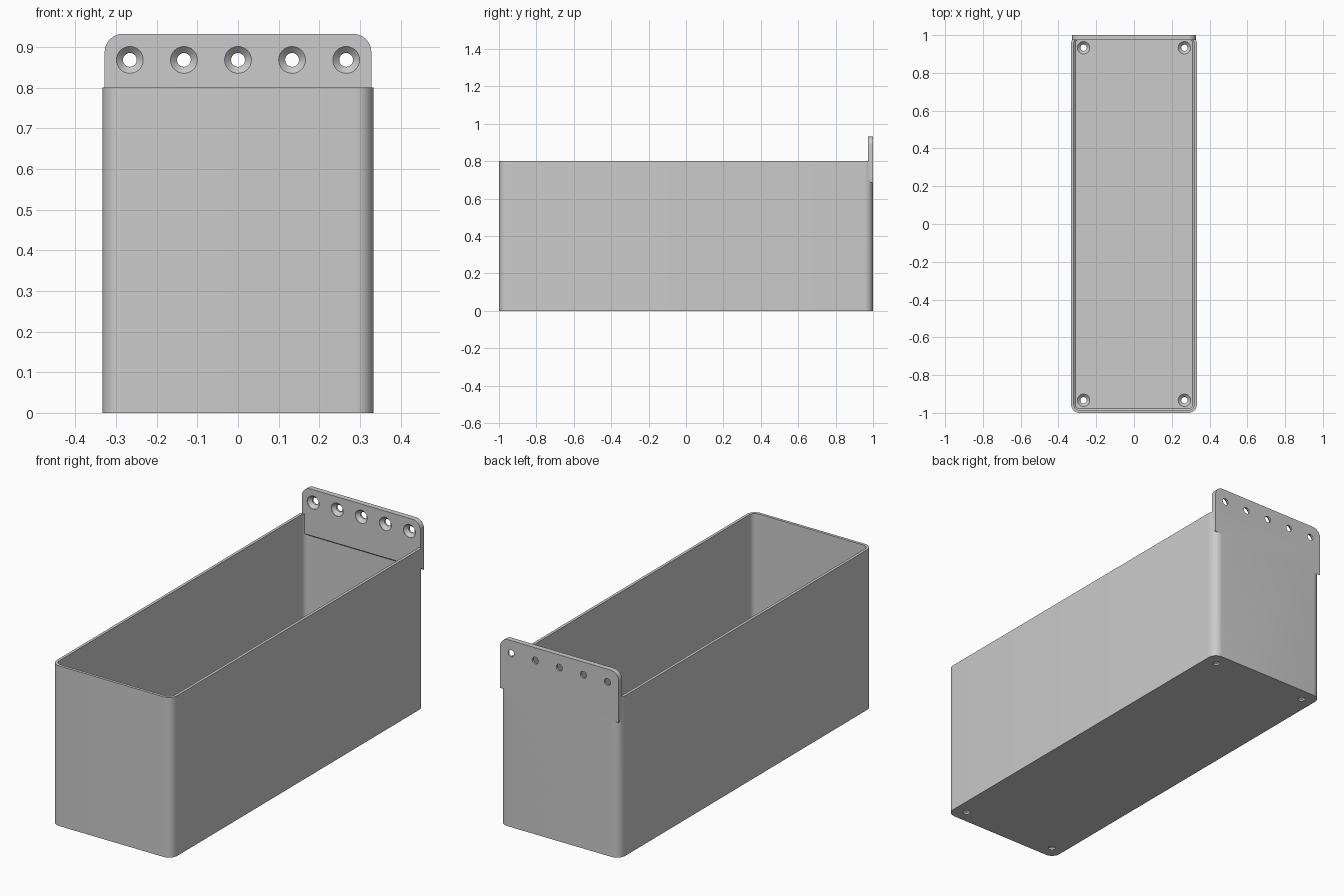
import bpy, bmesh, math
from mathutils import Matrix, Vector

if "Cube" in bpy.data.objects:
    bpy.data.objects.remove(bpy.data.objects["Cube"])

HALF_W, HALF_L, HEIGHT = 0.333, 1.0, 0.8
WALL, FLOOR, RADIUS = 0.014, 0.027, 0.045
PLATE_T, PLATE_W, PLATE_LOW, PLATE_TOP = 0.027, 0.328, 0.68, 0.932

grey = bpy.data.materials.new("grey plastic")
grey.use_nodes = True
colour = (0.6, 0.6, 0.6, 1)
grey.diffuse_color = colour
grey.node_tree.nodes["Principled BSDF"].inputs["Base Color"].default_value = colour


def finish(bm, name):
    bmesh.ops.recalc_face_normals(bm, faces=bm.faces)
    mesh = bpy.data.meshes.new(name)
    bm.to_mesh(mesh)
    bm.free()
    mesh.materials.append(grey)
    obj = bpy.data.objects.new(name, mesh)
    bpy.context.collection.objects.link(obj)
    return obj


def loft(bm, rings):
    """Skin a list of equal closed rings and cap both ends."""
    rings = [[bm.verts.new(p) for p in ring] for ring in rings]
    for a, b in zip(rings, rings[1:]):
        for i in range(len(a)):
            j = (i + 1) % len(a)
            bm.faces.new((a[i], a[j], b[j], b[i]))
    bm.faces.new(rings[0])
    bm.faces.new(rings[-1])


def corner(cx, cy, r, start, steps=8):
    return [(cx + r * math.cos(start + math.pi / 2 * i / steps),
             cy + r * math.sin(start + math.pi / 2 * i / steps)) for i in range(steps + 1)]


def rounded_ring(inset, z):
    w, l, r = HALF_W - RADIUS, HALF_L - RADIUS, RADIUS - inset
    points = []
    for k, (sx, sy) in enumerate(((1, 1), (-1, 1), (-1, -1), (1, -1))):
        points += corner(sx * w, sy * l, r, k * math.pi / 2)
    return [(x, y, z) for x, y in points]


def cut(target, tool, operation):
    mod = target.modifiers.new(operation.lower(), 'BOOLEAN')
    mod.operation, mod.solver, mod.object = operation, 'EXACT', tool
    bpy.context.view_layer.objects.active = target
    bpy.ops.object.modifier_apply(modifier=mod.name)
    bpy.data.objects.remove(tool)


# Open bin with thin walls and a small chamfer around the floor
bm = bmesh.new()
loft(bm, [rounded_ring(0, 0), rounded_ring(0, HEIGHT), rounded_ring(WALL, HEIGHT),
          rounded_ring(WALL, FLOOR + 0.008), rounded_ring(WALL + 0.008, FLOOR)])
bin_body = finish(bm, "storage_bin")

# Hanging plate: rounded upper corners and a sloping underside
bm = bmesh.new()
r = 0.045
outline = corner(PLATE_W - r, PLATE_TOP - r, r, 0)
outline += corner(r - PLATE_W, PLATE_TOP - r, r, math.pi / 2)
rings = []
for y, low in ((HALF_L - PLATE_T, PLATE_LOW + 0.02), (HALF_L, PLATE_LOW)):
    ring = outline + [(-PLATE_W, low), (PLATE_W, low)]
    rings.append([(x, y, z) for x, z in ring])
loft(bm, rings)
cut(bin_body, finish(bm, "hanging_plate"), 'UNION')

# Countersunk screw holes in the plate and the floor
spots = [((i * 0.133, HALF_L - PLATE_T, 0.868), 'X') for i in range(-2, 3)]
spots += [((x, y, FLOOR), None) for x in (-0.267, 0.267) for y in (-0.933, 0.933)]
bm = bmesh.new()
for place, axis in spots:
    turn = Matrix.Rotation(math.pi / 2, 4, axis) if axis else Matrix()
    rings = []
    for radius, depth in ((0.033, 0.01), (0.033, -0.002), (0.017, -0.018), (0.017, -0.05)):
        ring = [Vector((radius * math.cos(t * math.pi / 16),
                        radius * math.sin(t * math.pi / 16), depth)) for t in range(32)]
        rings.append([turn @ p + Vector(place) for p in ring])
    loft(bm, rings)
cut(bin_body, finish(bm, "hole_cutter"), 'DIFFERENCE')

# Smooth rounded corners, crisp edges
bpy.ops.object.select_all(action='DESELECT')
bin_body.select_set(True)
bpy.context.view_layer.objects.active = bin_body
bpy.ops.object.shade_smooth_by_angle(angle=math.radians(30))
